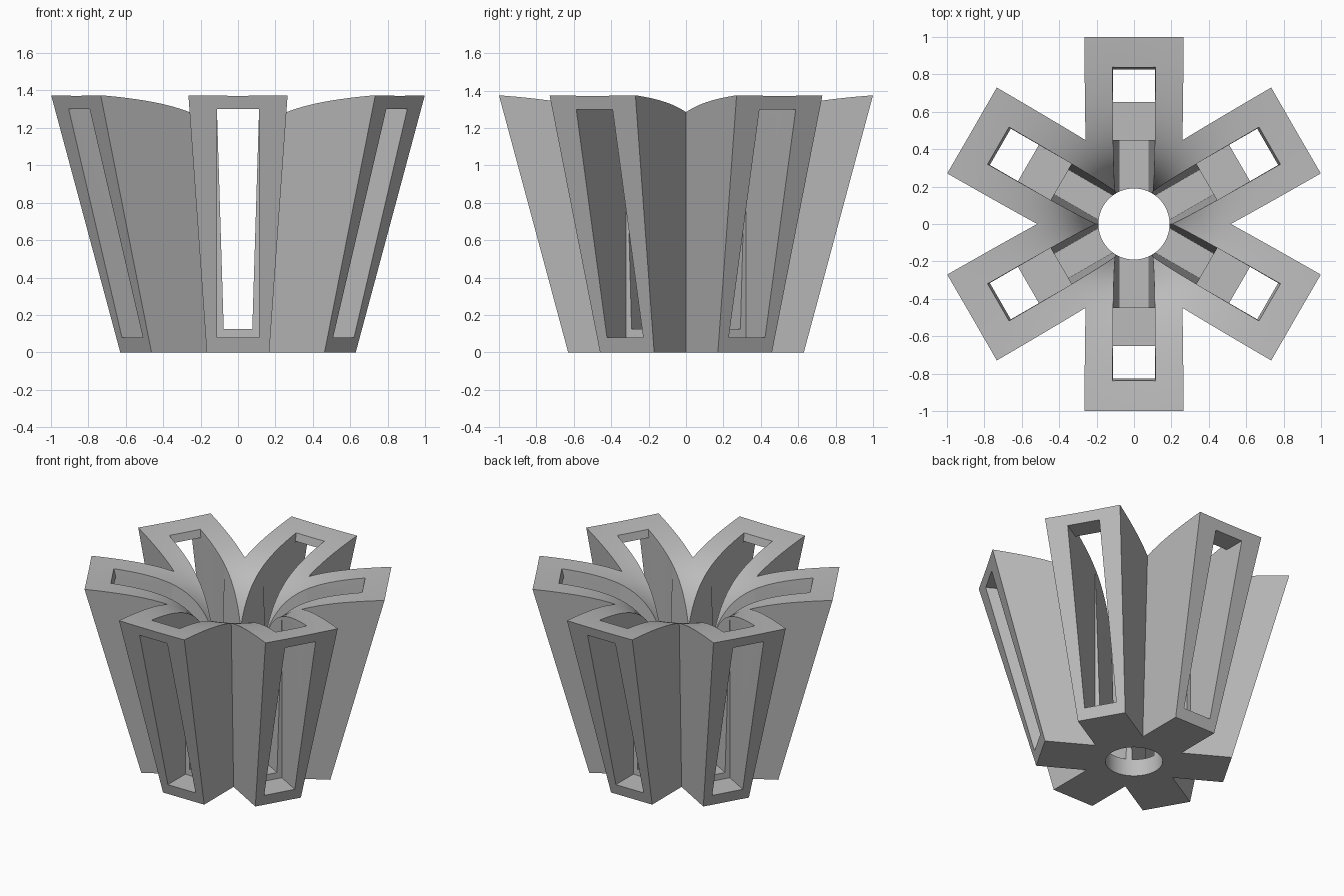
import bpy, bmesh
from math import sin, cos, pi, radians
from mathutils import Matrix

if "Cube" in bpy.data.objects:
    bpy.data.objects.remove(bpy.data.objects["Cube"])

HEIGHT = 1.375
ARMS = 6
HOLE_R = 0.19

grey = bpy.data.materials.new("plain grey")
grey.use_nodes = True
grey.diffuse_color = (0.5, 0.5, 0.5, 1)
grey.node_tree.nodes["Principled BSDF"].inputs["Base Color"].default_value = (0.5, 0.5, 0.5, 1)


def flare(z):
    """Outline scale at a height: narrow foot, wide top."""
    return 0.63 + 0.37 * z / HEIGHT


def loft(name, rings, angle=0.0):
    """Closed solid skinned through rings of equal point count."""
    bm = bmesh.new()
    loops = [[bm.verts.new(p) for p in ring] for ring in rings]
    n = len(loops[0])
    for low, high in zip(loops, loops[1:]):
        for i in range(n):
            j = (i + 1) % n
            bm.faces.new((low[i], low[j], high[j], high[i]))
    bm.faces.new(loops[0][::-1])
    bm.faces.new(loops[-1])
    bmesh.ops.transform(bm, matrix=Matrix.Rotation(angle, 4, 'Z'), verts=bm.verts)
    bmesh.ops.recalc_face_normals(bm, faces=bm.faces)
    mesh = bpy.data.meshes.new(name)
    bm.to_mesh(mesh)
    bm.free()
    mesh.materials.append(grey)
    obj = bpy.data.objects.new(name, mesh)
    bpy.context.collection.objects.link(obj)
    return obj


def block(x0, x1, half, z, scale=1.0):
    """Rectangle ring at a height."""
    return [(x * scale, y * scale, z)
            for x, y in ((x0, -half), (x1, -half), (x1, half), (x0, half))]


def star(z):
    """Six-armed outline with parallel-sided arms."""
    s, half, ring = flare(z), 0.265, []
    for k in range(ARMS):
        a = radians(30 + 60 * k)
        for r, t in ((1.0, -half), (1.0, half)):
            ring.append((s * (r * cos(a) - t * sin(a)), s * (r * sin(a) + t * cos(a)), z))
        b = a + radians(30)
        ring.append((s * 2 * half * cos(b), s * 2 * half * sin(b), z))
    return ring


def circle(r, z, n=96):
    return [(r * cos(2 * pi * i / n), r * sin(2 * pi * i / n), z) for i in range(n)]


def bowl_height(r):
    return HEIGHT - 0.0645 * (r ** -1.3 - 1.04 ** -1.3)


# Flared star body
body = loft("star_body", [star(0), star(HEIGHT)])

# Trumpet-shaped bowl running into the central hole
steps = 24
radii = [HOLE_R + (1.2 - HOLE_R) * (i / steps) ** 1.6 for i in range(steps + 1)]
cutters = [loft("bowl_cutter", [circle(HOLE_R, -0.2)]
                + [circle(r, bowl_height(r)) for r in radii]
                + [circle(1.2, 1.7)])]

# Tapered slots through opposite arms, open at the top
for k in range(ARMS // 2):
    rings = [block(-0.842, 0.842, 0.115, z, flare(z)) for z in (0.125, 1.5)]
    cutters.append(loft("taper_slot_cutter", rings, radians(30 + 60 * k)))

# Straight window through the outer end of each arm
for k in range(ARMS):
    rings = [block(0.45, 1.2, 0.112, z) for z in (0.08, 1.3)]
    cutters.append(loft("window_cutter", rings, radians(30 + 60 * k)))

bpy.ops.object.select_all(action='DESELECT')
bpy.context.view_layer.objects.active = body
body.select_set(True)
for cutter in cutters:
    cutter.hide_render = True
    mod = body.modifiers.new("cut", 'BOOLEAN')
    mod.operation = 'DIFFERENCE'
    mod.solver = 'EXACT'
    mod.object = cutter
    bpy.ops.object.modifier_apply(modifier=mod.name)
    bpy.data.objects.remove(cutter)

bpy.ops.object.shade_smooth_by_angle(angle=radians(25))
